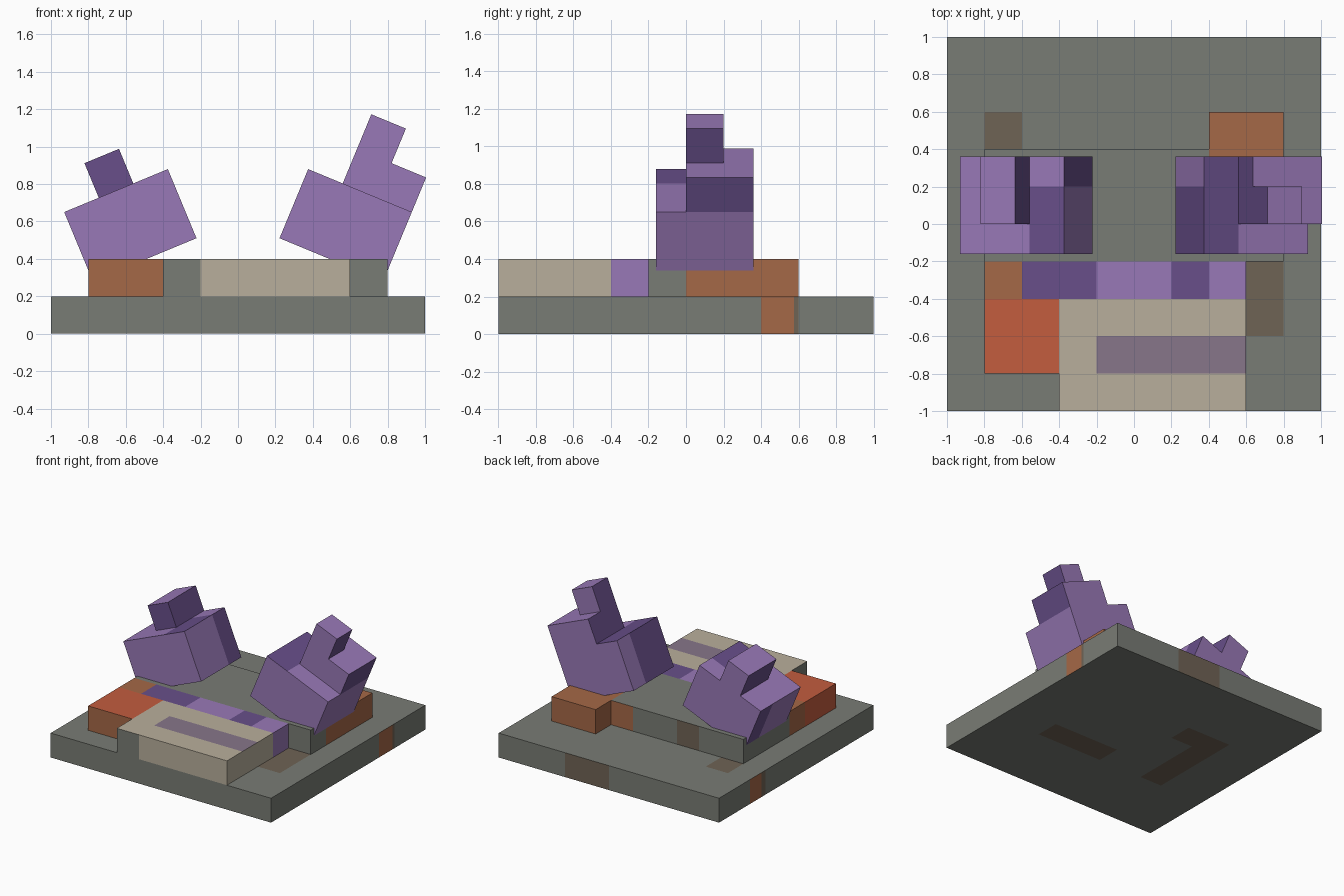
import bpy, bmesh, math
from mathutils import Vector

if "Cube" in bpy.data.objects:
    bpy.data.objects.remove(bpy.data.objects["Cube"])


def make_material(name, hex_code):
    """Flat colour from an sRGB hex code, stored as linear values."""
    srgb = [int(hex_code[i:i + 2], 16) / 255 for i in (0, 2, 4)]
    lin = [c / 12.92 if c <= 0.04045 else ((c + 0.055) / 1.055) ** 2.4 for c in srgb]
    mat = bpy.data.materials.new(name)
    mat.use_nodes = True
    mat.diffuse_color = (*lin, 1)
    bsdf = mat.node_tree.nodes["Principled BSDF"]
    bsdf.inputs["Base Color"].default_value = (*lin, 1)
    bsdf.inputs["Roughness"].default_value = 0.9
    return mat


MATS = {name: make_material(name, code) for name, code in {
    "stone_grey": "797c75", "beige": "b9af9c", "orange_clay": "a56847",
    "bright_red": "c35d3f", "brown": "6f6355", "light_purple": "9979b7",
    "dark_purple": "684f8a", "mauve": "87768a"}.items()}
AXES = {"x": 0, "y": 1, "z": 2}


def block(name, xr, yr, zr, colour, patches=(), loc=(0, 0, 0), tilt=0):
    """Box with painted patches: (side, colour, range a, range b); None is the full range.
    The ranges run along the two remaining axes in x, y, z order."""
    ranges = (xr, yr, zr)
    bm = bmesh.new()
    bmesh.ops.create_cube(bm, size=1)
    for v in bm.verts:
        v.co = Vector([(r[0] + r[1]) / 2 + c * (r[1] - r[0]) for r, c in zip(ranges, v.co)])

    # Resolve each patch into the axes it spans
    rules, cuts = [], set()
    for side, tint, *spans in patches:
        axis = AXES[side[1]]
        others = [i for i in range(3) if i != axis]
        limits = [(i, s) for i, s in zip(others, spans) if s]
        rules.append((axis, 1 if side[0] == "+" else -1, limits, tint))
        cuts |= {(i, e) for i, s in limits for e in s if ranges[i][0] < e < ranges[i][1]}

    # Cut the faces along every patch border
    for i, e in sorted(cuts):
        normal = Vector([float(i == k) for k in range(3)])
        bmesh.ops.bisect_plane(bm, geom=bm.verts[:] + bm.edges[:] + bm.faces[:],
                               plane_co=normal * e, plane_no=normal)

    # Paint faces by direction and position
    bm.normal_update()
    used = [colour] + sorted({r[3] for r in rules} - {colour})
    for f in bm.faces:
        c = f.calc_center_median()
        for axis, sign, limits, tint in rules:
            if f.normal[axis] * sign > 0.9 and all(s[0] < c[i] < s[1] for i, s in limits):
                f.material_index = used.index(tint)
    mesh = bpy.data.meshes.new(name)
    bm.to_mesh(mesh)
    bm.free()
    for n in used:
        mesh.materials.append(MATS[n])
    obj = bpy.data.objects.new(name, mesh)
    obj.location = loc
    obj.rotation_euler.y = math.radians(tilt)
    bpy.context.collection.objects.link(obj)
    return obj


LOW, HIGH = (0, 0.2), (0.2, 0.4)

# Ground slab with worn patches on the edges, top and underside
block("ground_slab", (-1, 1), (-1, 1), LOW, "stone_grey", [
    ("+z", "brown", (0.6, 0.8), (-0.6, -0.2)),
    ("+z", "brown", (-0.8, -0.6), (0.4, 0.6)),
    ("+y", "brown", (0, 0.4), None),
    ("+x", "orange_clay", (0.4, 0.575), None),
    ("+x", "brown", (0.575, 0.6), None),
    ("-x", "orange_clay", (0.45, 0.6), None),
    ("-x", "brown", (0.4, 0.45), None),
    ("-z", "brown", (0, 0.6), (-0.4, -0.2)),
    ("-z", "brown", (-0.6, -0.4), (-0.4, 0.4)),
    ("-z", "brown", (-0.4, -0.2), (0.2, 0.4))])

# Raised middle slab
block("upper_slab", (-0.8, 0.8), (-0.2, 0.4), HIGH, "stone_grey", [
    ("+z", "orange_clay", (0.4, 0.8), (0, 0.4)),
    ("+x", "orange_clay", (0, 0.4), None),
    ("+y", "orange_clay", (0.2, 0.4), None),
    ("+y", "brown", (-0.4, -0.2), None)])
block("back_step", (0.4, 0.8), (0.4, 0.6), HIGH, "orange_clay")

# Coloured strip behind the mouth block
block("coloured_strip", (-0.8, 0.6), (-0.4, -0.2), HIGH, "light_purple", [
    ("+z", "orange_clay", (-0.8, -0.6), None),
    ("-x", "orange_clay", None, None),
    ("+z", "dark_purple", (-0.6, -0.2), None),
    ("+z", "dark_purple", (0.2, 0.4), None)])

# Protruding front block with a mouth stripe, and the red corner
block("mouth_block", (-0.4, 0.6), (-1, -0.4), HIGH, "beige", [
    ("+z", "mauve", (-0.2, 0.6), (-0.8, -0.6)),
    ("-y", "stone_grey", (-0.4, -0.2), None),
    ("-x", "stone_grey", None, None)])
block("red_corner", (-0.8, -0.4), (-0.8, -0.4), HIGH, "bright_red",
      [("-y", "orange_clay", None, None)])

# Tilted eye blocks, mirrored about the middle
DEPTH, REAR = (-0.16, 0.36), (0, 0.36)
for side, sign in (("left", 1), ("right", -1)):
    def along(a, b):
        return tuple(sorted((sign * a, sign * b)))

    place = {"loc": (0.375 * sign, 0, 0.88), "tilt": 22.5 * sign}
    inner, outer = ("-x", "+x") if sign > 0 else ("+x", "-x")
    darks = [(inner, "dark_purple", None, None), (outer, "dark_purple", None, None)]
    top_dark = ("+z", "dark_purple", along(0, 0.2), DEPTH if sign > 0 else (-0.16, 0.2))
    if sign > 0:
        paint = [top_dark, (inner, "dark_purple", (-0.16, 0.2), None)]
    else:
        paint = [top_dark, (inner, "dark_purple", (0.2, 0.36), None),
                 (outer, "dark_purple", (0.2, 0.36), None)]
    block(side + "_eye_body", along(0, 0.6), DEPTH, (-0.4, 0), "light_purple", paint, **place)
    if sign > 0:
        block("left_eye_tier", along(0.2, 0.6), REAR, LOW, "light_purple", darks, **place)
        block("left_eye_post", along(0.2, 0.4), LOW, HIGH, "light_purple", darks, **place)
    else:
        block("right_eye_tier", along(0.2, 0.4), REAR, LOW, "light_purple",
              darks + [("-y", "dark_purple", None, None)], **place)
